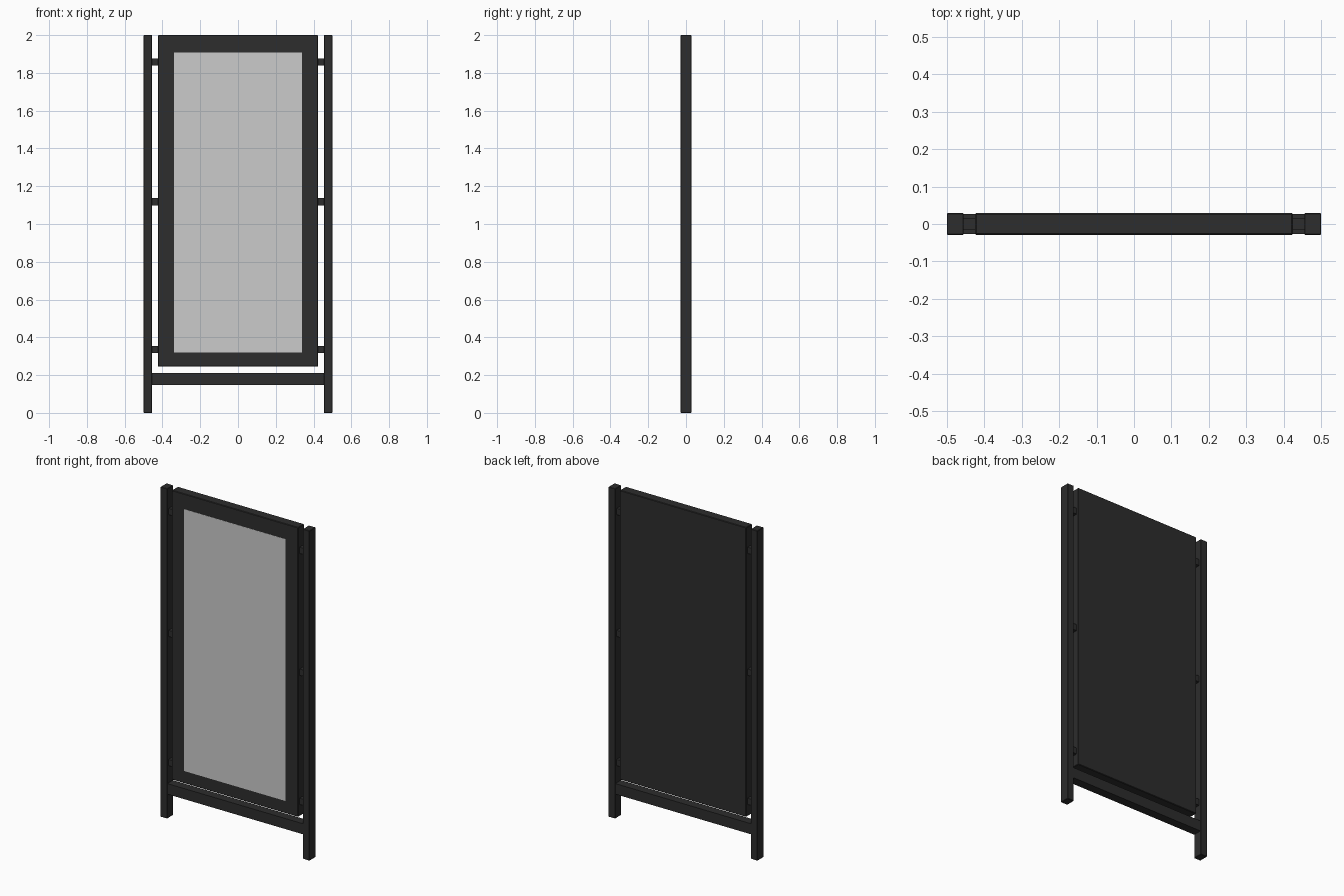
import bpy

if "Cube" in bpy.data.objects:
    bpy.data.objects.remove(bpy.data.objects["Cube"])


def material(name, value):
    m = bpy.data.materials.new(name)
    m.diffuse_color = (value, value, value, 1)
    m.use_nodes = True
    m.node_tree.nodes["Principled BSDF"].inputs["Base Color"].default_value = m.diffuse_color
    return m


dark = material("dark_metal", 0.026)
pale = material("pale_grey_glass", 0.60)


def box(name, x0, x1, y0, y1, z0, z1, mat, bevel=0.0):
    bpy.ops.mesh.primitive_cube_add(
        size=1, location=((x0 + x1) / 2, (y0 + y1) / 2, (z0 + z1) / 2))
    ob = bpy.context.object
    ob.name = name
    ob.scale = (x1 - x0, y1 - y0, z1 - z0)
    bpy.ops.object.transform_apply(location=False, rotation=False, scale=True)
    ob.data.materials.append(mat)
    if bevel:
        mod = ob.modifiers.new("soft_edges", 'BEVEL')
        mod.width = bevel
        mod.segments = 1
    return ob


D = 0.029  # half depth of posts and panel

# Hanging display panel with its flush front pane
box("panel_body", -0.424, 0.424, -D, D, 0.245, 2.0, dark, 0.003)
box("front_pane", -0.34, 0.34, -D - 0.001, -D + 0.003, 0.32, 1.908, pale)

# Low cross rail between the posts
box("cross_rail", -0.456, 0.456, -0.027, 0.027, 0.148, 0.212, dark)

# Posts and the small brackets that hold the panel
for side, s in (("left", -1), ("right", 1)):
    a, b = sorted((s * 0.455, s * 0.5))
    box(side + "_post", a, b, -D, D, 0, 2.0, dark, 0.002)
    a, b = sorted((s * 0.42, s * 0.458))
    for i, z in enumerate((0.335, 1.118, 1.857)):
        box(f"{side}_bracket_{i + 1}", a, b, -0.015, 0.015,
            z - 0.019, z + 0.019, dark)
